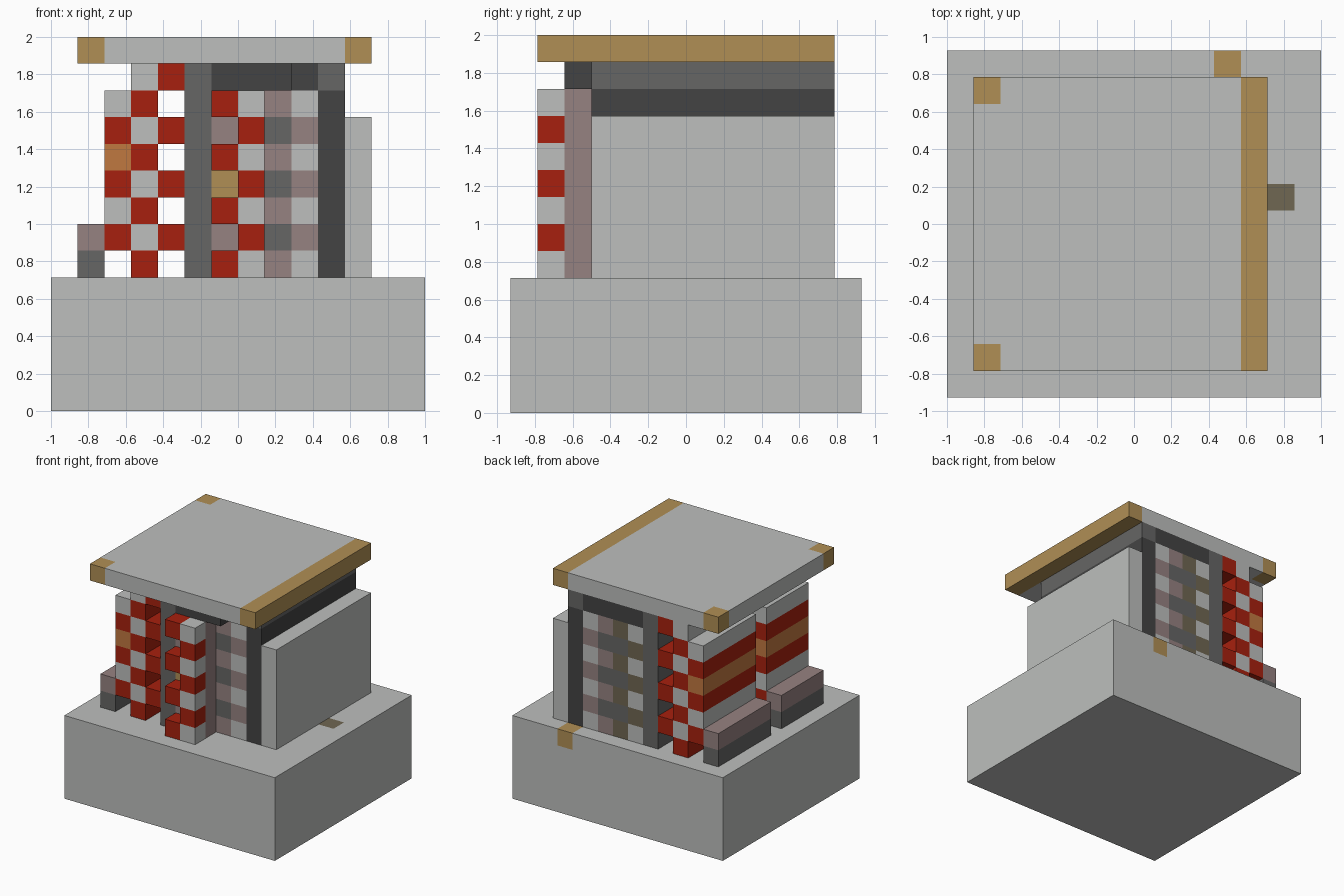
import bpy, bmesh
from math import floor
from mathutils import Vector

cube = bpy.data.objects.get("Cube")
if cube:
    bpy.data.objects.remove(cube)

UNIT = 1 / 7                       # one building block
ORIGIN = Vector((-1, -6.5 / 7, 0))
BASE_TOP = 5


def linear(c):
    c /= 255
    return c / 12.92 if c <= 0.04045 else ((c + 0.055) / 1.055) ** 2.4


PALETTE = {
    "L": ("light_grey", (189, 191, 189)),
    "G": ("mid_grey", (102, 102, 101)),
    "D": ("dark_grey", (68, 68, 68)),
    "M": ("mauve", (150, 130, 129)),
    "T": ("tan", (176, 143, 85)),
    "O": ("olive", (112, 103, 82)),
    "R": ("red", (167, 32, 14)),
    "C": ("copper_orange", (192, 120, 64)),
}
MATERIALS = {}
for key, (label, rgb) in PALETTE.items():
    mat = bpy.data.materials.new(label)
    mat.use_nodes = True
    colour = tuple(linear(c) for c in rgb) + (1,)
    mat.diffuse_color = colour
    mat.node_tree.nodes["Principled BSDF"].inputs["Base Color"].default_value = colour
    MATERIALS[key] = mat


def block(name, x, y, z, rule, cuts=((), (), ())):
    """Box over unit ranges, cut along each axis; rule(i, j, k) names each face's colour."""
    lo, hi = Vector((x[0], y[0], z[0])), Vector((x[1], y[1], z[1]))
    bm = bmesh.new()
    bmesh.ops.create_cube(bm, size=1)
    for v in bm.verts:
        v.co = (lo + hi) / 2 + v.co * (hi - lo)
    for axis, places in enumerate(cuts):
        normal = Vector((0, 0, 0))
        normal[axis] = 1
        for p in places:
            bmesh.ops.bisect_plane(bm, geom=bm.verts[:] + bm.edges[:] + bm.faces[:],
                                   plane_co=normal * p, plane_no=normal)
    bm.normal_update()
    used = []
    for f in bm.faces:
        cell = f.calc_center_median() - f.normal * 0.3
        key = rule(*(floor(c + 0.001) for c in cell))
        if key not in used:
            used.append(key)
        f.material_index = used.index(key)
    for v in bm.verts:
        v.co = v.co * UNIT + ORIGIN
    mesh = bpy.data.meshes.new(name)
    bm.to_mesh(mesh)
    bm.free()
    for key in used:
        mesh.materials.append(MATERIALS[key])
    obj = bpy.data.objects.new(name, mesh)
    bpy.context.collection.objects.link(obj)
    return obj


def plain(name, x, y, z, key):
    return block(name, x, y, z, lambda i, j, k: key)


def panel(name, x0, y, columns, z0=BASE_TOP):
    """Wall of patterned columns, each a string of colours from the bottom up."""
    x1, z1 = x0 + len(columns), z0 + len(columns[0])
    return block(name, (x0, x1), y, (z0, z1),
                 lambda i, j, k: columns[i - x0][k - z0],
                 (range(x0 + 1, x1), (), range(z0 + 1, z1)))


# Plinth with two inlaid blocks
inlays = {(10, 12, 4): "T", (12, 7, 4): "O"}
block("plinth", (0, 14), (0, 13), (0, BASE_TOP),
      lambda i, j, k: inlays.get((i, j, k), "L"),
      ((10, 11, 12, 13), (7, 8, 12), (4,)))

# Roof slab with a tan right edge and two tan left corners
block("roof", (1, 12), (1, 12), (13, 14),
      lambda i, j, k: "T" if i == 11 or (i == 1 and j in (1, 11)) else "L",
      ((2, 11), (2, 11), ()))

# Patterned core, right wall and post
panel("core_wall", 6, (3, 12),
      ["LOLOLOLD", "OGOGOGOD", "MGMGMGMD", "LMLMLMLD", "DDDDDDDG"])
plain("right_wall", (11, 12), (3, 12), (5, 11), "L")
plain("post_wall", (5, 6), (2, 12), (5, 13), "G")

# Front pier: backing, lintel, banded column and projecting teeth
panel("pier_backing", 6, (2, 3), ["MMMTMMM", "MMMMMMM"])
plain("pier_lintel", (6, 9), (2, 3), (12, 13), "D")
panel("pier_column", 7, (1, 2), ["LRLRLRL"])
for n, k in enumerate(range(5, 12, 2)):
    plain(f"pier_tooth_{n}", (6, 7), (1, 2), (k, k + 1), "R")

# Left wall: banded core with open red rails on its inner side
panel("left_wall", 3, (2, 12), ["RLRLRLRL"])
for n, k in enumerate(range(6, 13, 2)):
    plain(f"left_rail_{n}", (4, 5), (2, 12), (k, k + 1), "R")

# Left cladding and benches, split by a gap
for side, y in (("front", (2, 6)), ("back", (7, 12))):
    panel(f"{side}_cladding", 2, y, ["RLRCRL"], z0=6)
    panel(f"{side}_bench", 1, y, ["GM"])
